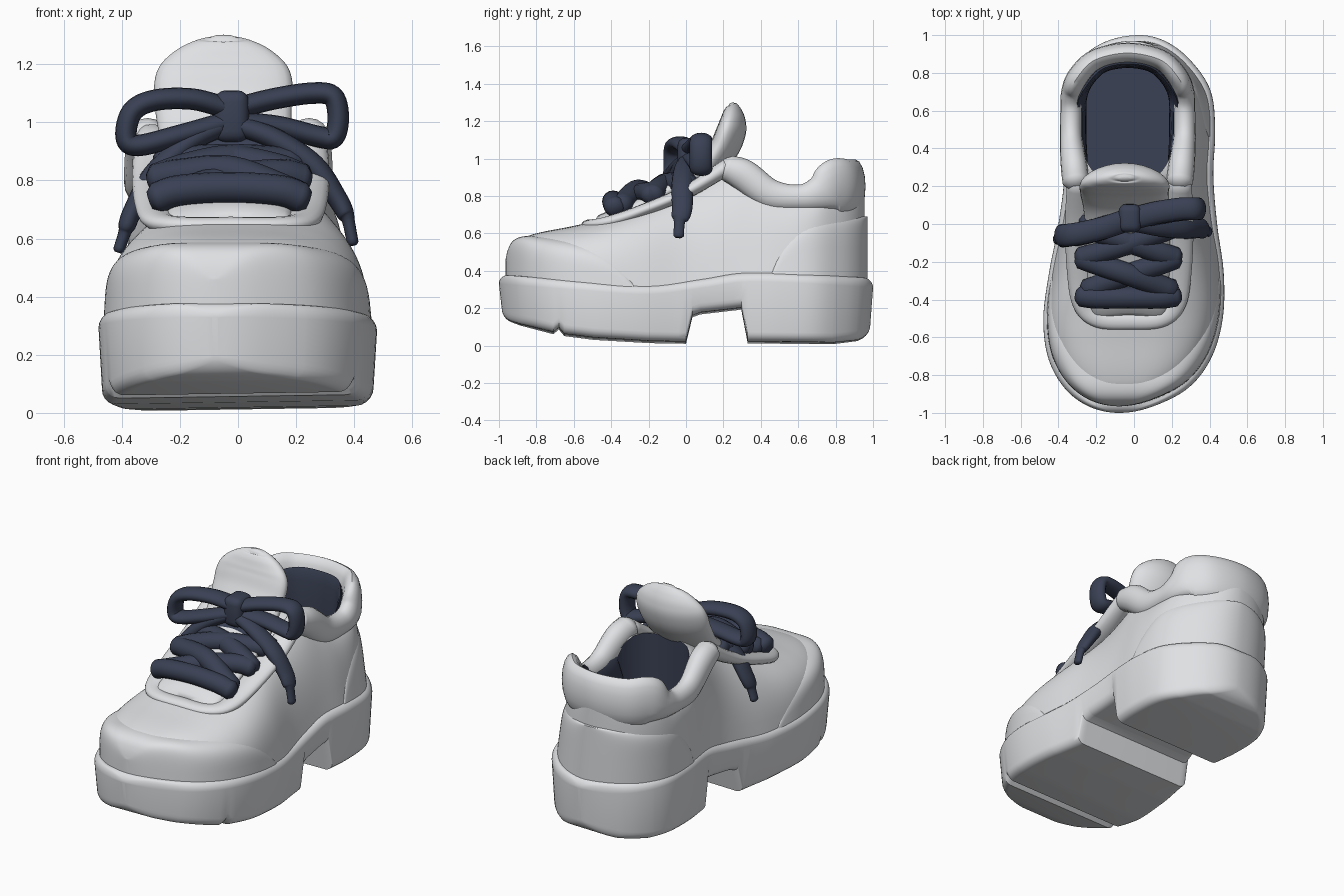
import bpy, bmesh, math
from mathutils import Vector

if "Cube" in bpy.data.objects:
    bpy.data.objects.remove(bpy.data.objects["Cube"])


def material(name, rgb):
    m = bpy.data.materials.new(name)
    m.diffuse_color = (*rgb, 1)
    m.use_nodes = True
    m.node_tree.nodes["Principled BSDF"].inputs["Base Color"].default_value = m.diffuse_color
    return m


WHITE = material("pale grey leather", (0.735, 0.75, 0.77))
NAVY = material("dark navy", (0.042, 0.052, 0.088))


def interp(table, v, smooth=True):
    """Value at v from (key, value) pairs, smooth or straight between keys."""
    if v <= table[0][0]:
        return table[0][1]
    if v >= table[-1][0]:
        return table[-1][1]
    i = max(k for k in range(len(table) - 1) if table[k][0] <= v)
    (k0, a), (k1, b) = table[i], table[i + 1]
    t = (v - k0) / (k1 - k0)
    if not smooth:
        return a + (b - a) * t

    def slope(j):
        p, q = table[max(j - 1, 0)], table[min(j + 1, len(table) - 1)]
        return (q[1] - p[1]) / (q[0] - p[0]) * (k1 - k0)
    return ((2*t**3 - 3*t**2 + 1) * a + (t**3 - 2*t**2 + t) * slope(i)
            + (3*t**2 - 2*t**3) * b + (t**3 - t**2) * slope(i + 1))


def shade(ob, angle):
    bpy.ops.object.select_all(action='DESELECT')
    ob.select_set(True)
    bpy.context.view_layer.objects.active = ob
    bpy.ops.object.shade_smooth_by_angle(angle=math.radians(angle))


def loft(name, rings, mats=(WHITE,), index=0, angle=40):
    """Closed skin over a list of equal rings."""
    bm = bmesh.new()
    vs = [[bm.verts.new(p) for p in r] for r in rings]
    n = len(vs[0])
    for a, b in zip(vs, vs[1:]):
        for j in range(n):
            bm.faces.new((a[j], a[(j + 1) % n], b[(j + 1) % n], b[j]))
    bm.faces.new(vs[0][::-1])
    bm.faces.new(vs[-1])
    bmesh.ops.recalc_face_normals(bm, faces=bm.faces)
    for f in bm.faces:
        f.material_index = index
    me = bpy.data.meshes.new(name)
    bm.to_mesh(me)
    bm.free()
    for m in mats:
        me.materials.append(m)
    ob = bpy.data.objects.new(name, me)
    bpy.context.collection.objects.link(ob)
    shade(ob, angle)
    return ob


def sweep(name, pts, axis, mat=WHITE, sub=6, sides=16, bend=0):
    """Oval tube through (x, y, z, half size on axis, half size across)."""
    tabs = [[(i, p[c]) for i, p in enumerate(pts)] for c in range(5)]
    count = (len(pts) - 1) * sub
    path = [[interp(t, i / sub) for t in tabs] for i in range(count + 1)]
    rings = []

    def ring(i, scale, push):
        p = path[i]
        T = (Vector(path[min(i + 1, count)][:3]) - Vector(path[max(i - 1, 0)][:3])).normalized()
        A = Vector(axis)
        A = (A - T * A.dot(T)).normalized()
        B = T.cross(A)
        out = []
        for k in range(sides):
            t = 2 * math.pi * k / sides
            c = math.cos(t)
            out.append(Vector(p[:3]) + T * push * min(p[3], p[4])
                       + A * p[3] * scale * c + B * p[4] * scale * math.sin(t)
                       + Vector((0, -bend * (c * p[3]) ** 2, 0)))
        rings.append(out)
    ring(0, 0.6, -0.45)
    for i in range(count + 1):
        ring(i, 1, 0)
    ring(count, 0.6, 0.45)
    return loft(name, rings, (mat,), angle=50)


# Foot outline: left and right edge at every 15 degrees, y = -cos(angle)
RIGHT = list(enumerate((-.08, .10, .29, .41, .47, .475, .44, .42, .43, .405, .30, .17, .03)))
LEFT = list(enumerate((-.08, -.24, -.37, -.455, -.48, -.45, -.40, -.37, -.39, -.375, -.29, -.15, .03)))


def outline(y, s=1.0):
    k = math.acos(max(-1, min(1, -y / s))) / math.pi * 12
    k = max(0.06, min(11.94, k))
    return interp(LEFT, k) * s, interp(RIGHT, k) * s


def stations(y0, y1, s, extra=()):
    ys = [-s * math.cos(math.pi * i / 72) for i in range(73)]
    return sorted({round(y, 4) for y in ys if y0 < y < y1} | {y0, y1} | set(extra))


# Chunky sole with toe spring, groove and arch cut-out
SOLE_TOP = [(-1, .38), (-.6, .35), (-.2, .325), (.1, .36), (.3, .39), (.6, .385), (1, .36)]
SOLE_BOTTOM = [(-1, .14), (-.9, .105), (-.72, .06), (-.69, .085), (-.66, .05), (-.5, .03), (-.2, .012),
               (0, .008), (.035, .15), (.08, .165), (.3, .19), (.335, .01), (.8, .005), (.93, .02), (1, .05)]
rings = []
R = .05
for y in stations(-1, 1, 1, [k for k, _ in SOLE_BOTTOM]):
    xl, xr = outline(y)
    d = min(R, 1 - abs(y))
    drop = R - math.sqrt(R * R - (R - d) ** 2)   # round over toe and heel tips
    zb, zt = interp(SOLE_BOTTOM, y, False) + drop, interp(SOLE_TOP, y) - drop
    rx = min(R, (xr - xl) * 0.4)
    rz = max(R - drop, .002)
    ring = []
    for cx, cz, a0 in ((xr - rx, zt - rz, 0), (xl + rx, zt - rz, 90),
                       (xl + rx, zb + rz, 180), (xr - rx, zb + rz, 270)):
        low = a0 >= 180                          # walls lean in towards the ground
        for k in range(6):
            a = math.radians(a0 + 18 * k)
            x = cx + rx * math.cos(a)
            ring.append((x * (.975 if low else 1), y * (.985 if low else 1),
                         cz + rz * math.sin(a) + (.015 * (x + .45) if low else 0)))
    rings.append(ring)
loft("sole", rings, angle=35)


# Arched shells standing on the sole
TAPER = [(-1, .03), (-.5, .06), (0, .23), (.3, .14), (.6, .08), (1, .05)]
LEAN = [(-1, -.02), (-.3, 0), (.2, -.03), (.6, -.045), (1, -.05)]


def shell(name, y0, y1, s, top, power, mats=(WHITE,)):
    rings = []
    for y in stations(y0, y1, s):
        xl, xr = outline(y, s)
        c, w, h = (xl + xr) / 2, (xr - xl) / 2, interp(top, y) - 0.3
        n = interp(power, y)
        ring = []
        for k in range(41):
            a = math.pi * k / 40
            z = h * abs(math.sin(a)) ** (2 / n)
            x = math.copysign(abs(math.cos(a)) ** (2 / n), math.cos(a))
            ring.append((c + w * x * (1 - interp(TAPER, y) * z / 0.5)
                         + interp(LEAN, y) * z / 0.5, y, 0.3 + z))
        rings.append(ring)
    return loft(name, rings, mats)


BODY_TOP = [(-.95, .48), (-.92, .53), (-.85, .585), (-.6, .64), (-.45, .675), (-.2, .76), (0, .85), (.2, .95),
            (.29, .96), (.4, .88), (.5, .82), (.65, .81), (.75, .86), (.955, .86)]
upper = shell("upper", -.95, .955, .955, BODY_TOP,
              [(-1, 3.2), (-.5, 3.2), (0, 3.2), (.3, 4), (.6, 6), (1, 6)], (WHITE, NAVY))
shell("toe_rand", -.965, -.27, .965,
      [(-.965, .46), (-.955, .505), (-.93, .555), (-.88, .582), (-.8, .585), (-.55, .56), (-.4, .50),
       (-.3, .38), (-.27, .31)], [(-1, 5.5), (-.27, 5.5)])
counter = shell("heel_counter", .43, .97, .97,
                [(.43, .31), (.47, .45), (.53, .57), (.62, .66), (.75, .69), (.97, .69)],
                [(.4, 9), (1, 9)], (WHITE, NAVY))

# Foot opening cut into the upper and counter, reaching the tongue, with dark lining
hole = []
for z in (.46, 1.6):
    ring = []
    for k in range(48):
        a = math.pi * k / 24
        c, s = math.cos(a), math.sin(a)
        ring.append((-.035 + .25 * math.copysign(abs(c) ** .8, c), .54 + .33 * math.copysign(abs(s) ** .8, s), z))
    hole.append(ring)
cutter = loft("opening_cutter", hole, (WHITE, NAVY), 1)
cutter.hide_render = True
for ob in (upper, counter):
    mod = ob.modifiers.new("opening", 'BOOLEAN')
    mod.operation, mod.solver, mod.object = 'DIFFERENCE', 'EXACT', cutter
    bpy.context.view_layer.objects.active = ob
    bpy.ops.object.modifier_apply(modifier="opening")
    shade(ob, 40)
bpy.data.objects.remove(cutter)


def mirrored(half, mid, cx):
    """Full path from its left half, mirrored about x = cx."""
    left = [(cx - p[0], *p[1:]) for p in half]
    right = [(cx + p[0], *p[1:]) for p in half[::-1]]
    return left + [(cx, *mid)] + right


# Padded collar and the lining inside it
half = [(.275, .22, .95, .07, .07), (.285, .31, .91, .085, .07), (.30, .45, .81, .08, .06),
        (.30, .6, .79, .07, .057), (.295, .70, .81, .09, .057), (.26, .785, .85, .145, .057),
        (.17, .87, .85, .145, .055)]
sweep("collar", mirrored(half, (.905, .85, .145, .055), -.033), (0, 0, 1))
lining = [(.235, .34, .66, .20, .022), (.24, .45, .63, .19, .022), (.24, .6, .62, .19, .022),
          (.235, .68, .64, .20, .022), (.20, .755, .68, .24, .022), (.125, .825, .69, .25, .022)]
sweep("lining", mirrored(lining, (.848, .69, .25, .022), -.033), (0, 0, 1), NAVY)

# Eyelet facing around the throat
half = [(.27, .22, .955, .045, .06), (.265, 0, .82, .036, .075), (.26, -.25, .715, .033, .07),
        (.24, -.42, .658, .033, .06), (.16, -.50, .645, .03, .05)]
sweep("eyelet_facing", mirrored(half, (-.51, .645, .03, .05), -.025), (0, 0, 1))

# Tongue
sweep("tongue", [(-.03, -.45, .65, .21, .05), (-.03, -.1, .81, .22, .055), (-.04, .1, .93, .225, .07),
                 (-.05, .20, 1.05, .235, .08), (-.05, .24, 1.14, .237, .08), (-.05, .25, 1.20, .215, .07),
                 (-.05, .25, 1.25, .16, .052), (-.05, .248, 1.28, .10, .033), (-.05, .245, 1.29, .05, .018)],
      (1, 0, 0), sides=28, bend=.6)

# Laces across the throat
S = (.054, .058)
laces = {
    "lace_front_bar": [(-.28, -.38, .74), (-.2, -.39, .765), (-.03, -.39, .775), (.14, -.39, .765), (.22, -.38, .74)],
    "lace_cross_a": [(-.28, -.18, .805), (-.2, -.21, .82), (-.02, -.27, .83), (.2, -.35, .75)],
    "lace_cross_b": [(.22, -.18, .805), (.14, -.21, .82), (-.04, -.27, .80), (-.25, -.35, .74)],
    "lace_cross_c": [(-.28, -.18, .805), (-.18, -.15, .84), (-.02, -.10, .87), (.2, -.02, .86)],
    "lace_cross_d": [(.22, -.18, .805), (.13, -.15, .84), (-.04, -.09, .87), (-.26, -.02, .86)],
    "lace_top_bar": [(-.26, 0, .86), (-.12, .02, .89), (-.02, .03, .90), (.08, .02, .89), (.22, 0, .86)],
}
for name, pts in laces.items():
    sweep(name, [p + S for p in pts], (0, 0, 1), NAVY)

# Bow loops, tails and knot
L = (.06, .037)
bow = {
    "bow_loop_left": [(-.04, .02, 1.05), (-.16, -.02, 1.08), (-.29, -.05, 1.075), (-.365, -.06, 1.035),
                      (-.385, -.06, .95), (-.345, -.06, .92), (-.2, -.03, .955), (-.04, .02, 1.0)],
    "bow_loop_right": [(0, .03, 1.05), (.12, .06, 1.08), (.25, .08, 1.10), (.325, .08, 1.09),
                       (.345, .08, 1.02), (.33, .08, .95), (.28, .08, .95), (.14, .06, .985), (0, .03, 1.0)],
}
for name, pts in bow.items():
    sweep(name, [p + L for p in pts], (0, 1, 0), NAVY)
sweep("lace_tail_left", [(-.05, .01, .99, .05, .035), (-.17, -.03, .93, .055, .038), (-.29, -.06, .82, .055, .038),
                         (-.36, -.07, .70, .052, .033), (-.382, -.08, .645, .045, .03),
                         (-.39, -.08, .62, .03, .022), (-.41, -.08, .56, .028, .02)], (0, 1, 0), NAVY)
sweep("lace_tail_right", [(0, .01, .99, .05, .035), (.13, -.01, .94, .055, .038), (.26, -.02, .85, .058, .04),
                          (.34, -.02, .74, .055, .035), (.37, -.03, .685, .048, .03),
                          (.38, -.035, .66, .03, .022), (.395, -.04, .585, .028, .02)], (0, 1, 0), NAVY)
bpy.ops.mesh.primitive_cube_add(size=1, location=(-.022, .03, 1.02))
knot = bpy.context.object
knot.name = "bow_knot"
knot.scale = (.12, .15, .18)
bpy.ops.object.transform_apply(location=False, rotation=False, scale=True)
knot.data.materials.append(NAVY)
bev = knot.modifiers.new("round", 'BEVEL')
bev.width, bev.segments = .04, 4
bpy.ops.object.modifier_apply(modifier="round")
shade(knot, 40)
